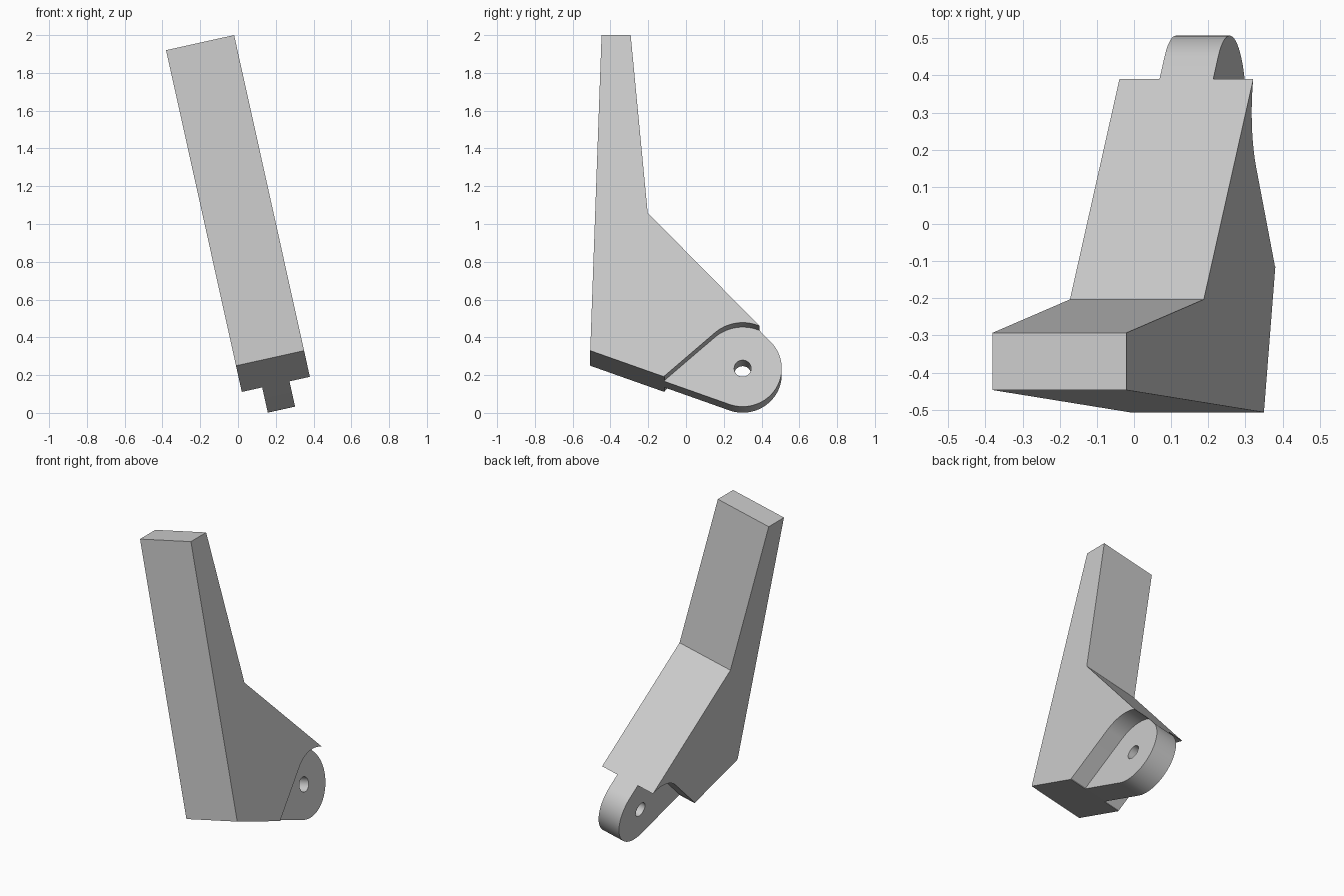
import bpy, bmesh
from math import sin, cos, radians
from mathutils import Matrix

cube = bpy.data.objects.get("Cube")
if cube:
    bpy.data.objects.remove(cube, do_unlink=True)

grey = bpy.data.materials.new("plain_grey")
grey.use_nodes = True
colour = (0.6, 0.6, 0.6, 1)
grey.diffuse_color = colour
grey.node_tree.nodes["Principled BSDF"].inputs["Base Color"].default_value = colour

LEAN = Matrix.Rotation(radians(-12.5), 4, 'Y')
PIVOT = (0.3, 0.174)
MID, HALF, LUG_HALF = 0.2283, 0.1845, 0.074


def arc(radius, start, end, steps):
    angles = [radians(start + (end - start) * i / steps) for i in range(steps + 1)]
    return [(PIVOT[0] + radius * cos(a), PIVOT[1] + radius * sin(a)) for a in angles]


def prism(name, outline, low, high):
    """Extrude a side outline across the width, then lean it over."""
    bm = bmesh.new()
    face = bm.faces.new([bm.verts.new((low, y, z)) for y, z in outline])
    sweep = bmesh.ops.extrude_face_region(bm, geom=[face])
    moved = [v for v in sweep["geom"] if isinstance(v, bmesh.types.BMVert)]
    bmesh.ops.translate(bm, verts=moved, vec=(high - low, 0, 0))
    bmesh.ops.recalc_face_normals(bm, faces=bm.faces)
    bm.transform(LEAN)
    mesh = bpy.data.meshes.new(name)
    bm.to_mesh(mesh)
    bm.free()
    mesh.materials.append(grey)
    obj = bpy.data.objects.new(name, mesh)
    bpy.context.collection.objects.link(obj)
    return obj


# Tapered arm flowing into a round hinge end
arm_outline = [(-0.507, 0.246), *arc(0.207, -109.3, 44.2, 40),
               (-0.203, 0.994), (-0.293, 1.957), (-0.447, 1.957)]
arm = prism("hinged_arm", arm_outline, MID - HALF, MID + HALF)

# Cutters: a cheek recess on each side of the lug, and the pin hole
recess = [(-0.115, 0.108), *arc(0.224, 131.4, 60, 24),
          (0.8, 0.368), (0.8, -0.3), (-0.115, -0.3)]
cutters = [
    prism("recess_left_cutter", recess, MID + LUG_HALF, MID + 0.4),
    prism("recess_right_cutter", recess, MID - 0.4, MID - LUG_HALF),
    prism("pin_hole_cutter", arc(0.045, 0, 350, 35), MID - 0.3, MID + 0.3),
]

bpy.ops.object.select_all(action='DESELECT')
bpy.context.view_layer.objects.active = arm
arm.select_set(True)
for cutter in cutters:
    cutter.hide_render = True
    mod = arm.modifiers.new(cutter.name, 'BOOLEAN')
    mod.operation, mod.solver, mod.object = 'DIFFERENCE', 'EXACT', cutter
    bpy.ops.object.modifier_apply(modifier=mod.name)
    bpy.data.objects.remove(cutter, do_unlink=True)

bpy.ops.object.shade_smooth_by_angle(angle=radians(20))
